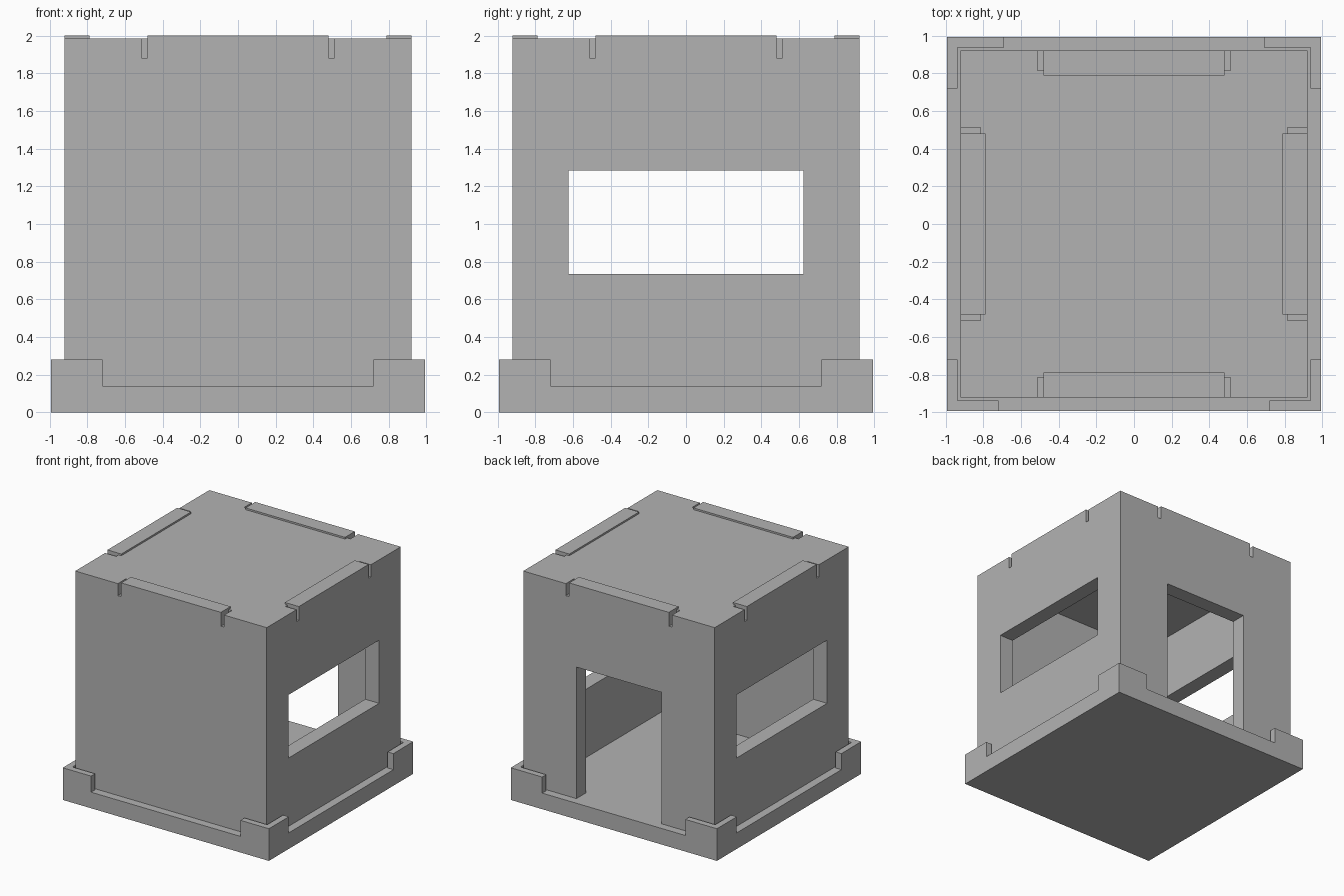
import bpy
import bmesh
from mathutils import Matrix, Vector

cube = bpy.data.objects.get("Cube")
if cube:
    bpy.data.objects.remove(cube, do_unlink=True)

grey = bpy.data.materials.new("plain_grey")
grey.use_nodes = True
colour = (0.45, 0.45, 0.45, 1)
grey.diffuse_color = colour
grey.node_tree.nodes["Principled BSDF"].inputs["Base Color"].default_value = colour

BASE, WALL, INNER, LIP = 0.993, 0.922, 0.788, 0.938
FLOOR, LIP_TOP, CEILING, ROOF, TOP = 0.14, 0.28, 1.85, 1.985, 2.0
TAB, SLOT = 0.48, 0.512


def box(name, x, y, z):
    """Flat-sided block spanning the given (low, high) ranges."""
    low, high = (Vector(v) for v in zip(x, y, z))
    bm = bmesh.new()
    bmesh.ops.create_cube(bm, size=1, matrix=Matrix.Translation((low + high) / 2)
                          @ Matrix.Diagonal((*(high - low), 1)))
    mesh = bpy.data.meshes.new(name)
    bm.to_mesh(mesh)
    bm.free()
    mesh.materials.append(grey)
    ob = bpy.data.objects.new(name, mesh)
    bpy.context.collection.objects.link(ob)
    return ob


def around(half):
    return (-half, half)


def carve(ob, cutters):
    """Subtract every cutter, bake the result and discard the cutters."""
    for cutter in cutters:
        cutter.hide_render = True
        mod = ob.modifiers.new("cut", 'BOOLEAN')
        mod.operation = 'DIFFERENCE'
        mod.solver = 'EXACT'
        mod.object = cutter
    bpy.context.view_layer.update()
    graph = bpy.context.evaluated_depsgraph_get()
    mesh = bpy.data.meshes.new_from_object(ob.evaluated_get(graph))
    ob.modifiers.clear()
    ob.data = mesh
    mesh.name = ob.name
    for cutter in cutters:
        bpy.data.objects.remove(cutter, do_unlink=True)


def edge_box(name, side, along, depth, z):
    """Block at one of the four walls: along runs with the wall, depth outward."""
    axis, sign = side
    out = tuple(sorted(sign * d for d in depth))
    return box(name, out, along, z) if axis == "x" else box(name, along, out, z)


SIDES = {"front": ("y", -1), "back": ("y", 1), "left": ("x", 1), "right": ("x", -1)}

# Base tray: floor slab with four raised corner lips
base = box("base_tray", around(BASE), around(BASE), (0, LIP_TOP))
rise = (FLOOR, 0.5)
carve(base, [
    box("pocket", around(LIP), around(LIP), rise),
    box("side_gap", around(1.2), around(0.72), rise),
    box("front_gap", around(0.72), (-1.2, 0), rise),
    box("back_gap", around(0.69), (0, 1.2), rise),
])

# Cabin: hollow walls and roof with side windows, back doorway and tab slots
cabin = box("cabin_walls", around(WALL), around(WALL), (FLOOR, ROOF))
cuts = [
    box("room", around(INNER), around(INNER), (0, CEILING)),
    box("windows", around(1.2), around(0.625), (0.735, 1.285)),
    box("doorway", around(0.41), (0.5, 1.2), (0, 1.285)),
]
for side in SIDES.values():
    for s in (-1, 1):
        along = tuple(sorted((s * TAB, s * SLOT)))
        cuts.append(edge_box("slot", side, along, (0.815, 1.2), (1.88, 2.2)))
carve(cabin, cuts)

# Raised tabs along the roof edges
for name, side in SIDES.items():
    edge_box(name + "_roof_tab", side, around(TAB), (INNER, WALL), (ROOF, TOP))
